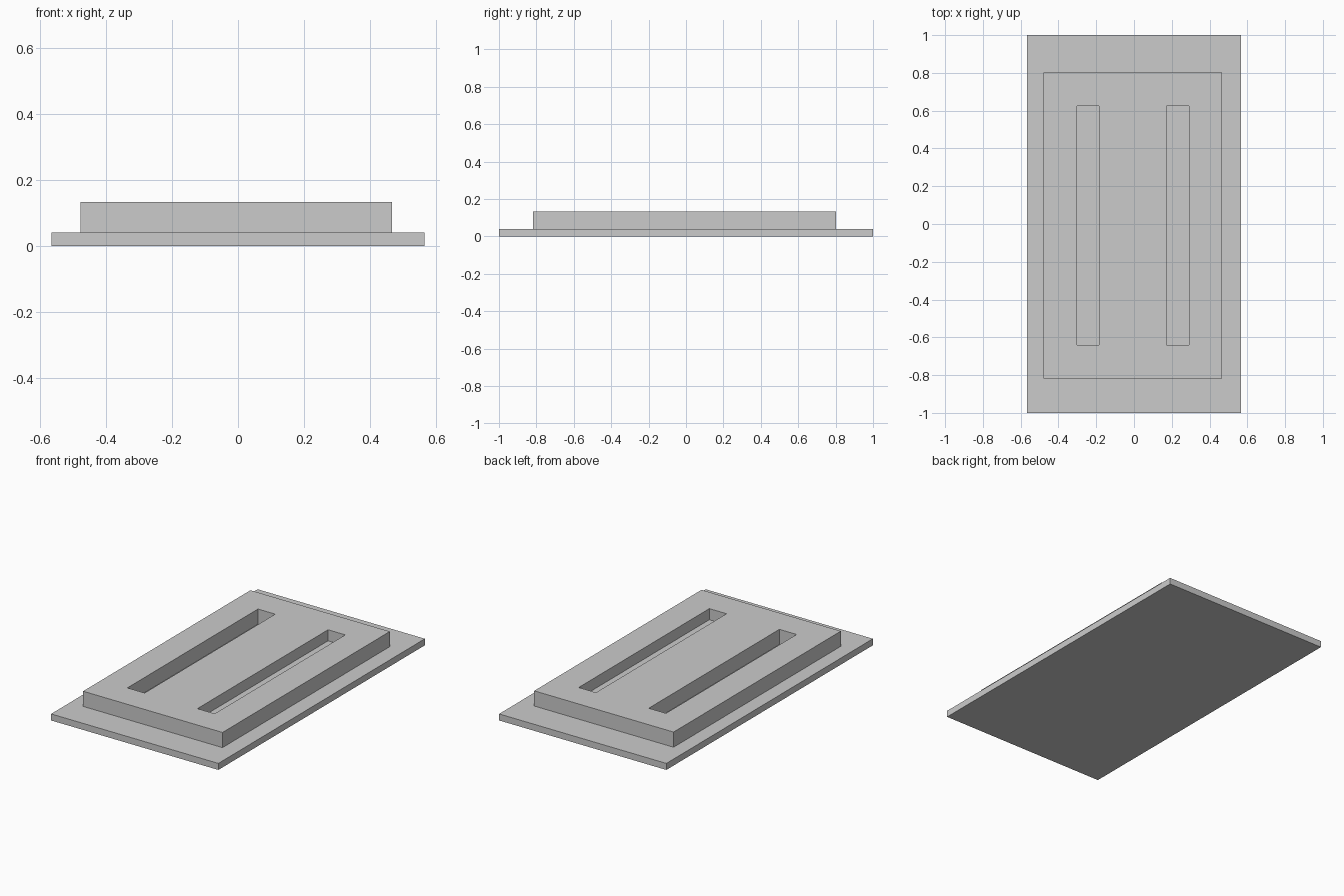
import bpy

if "Cube" in bpy.data.objects:
    bpy.data.objects.remove(bpy.data.objects["Cube"])


def box(name, x, y, z):
    """Box given by its min/max ranges on each axis."""
    centre = [(r[0] + r[1]) / 2 for r in (x, y, z)]
    bpy.ops.mesh.primitive_cube_add(size=1, location=centre)
    ob = bpy.context.object
    ob.name = name
    ob.scale = [r[1] - r[0] for r in (x, y, z)]
    bpy.ops.object.transform_apply(location=False, rotation=False, scale=True)
    return ob


# Thin base plate
box("base_plate", (-0.567, 0.567), (-1, 1), (0, 0.04))

# Raised panel, slightly off centre
panel = box("raised_panel", (-0.478, 0.467), (-0.817, 0.803), (0.04, 0.133))

# Two long slots: the left reaches the base, the right is shallower
for side, x0, floor in (("left", -0.302, 0.03), ("right", 0.173, 0.065)):
    cutter = box(side + "_slot_cutter", (x0, x0 + 0.117), (-0.64, 0.625), (floor, 0.2))
    cutter.hide_render = True
    cutter.hide_set(True)
    cut = panel.modifiers.new(side + "_slot", 'BOOLEAN')
    cut.operation = 'DIFFERENCE'
    cut.solver = 'EXACT'
    cut.object = cutter
